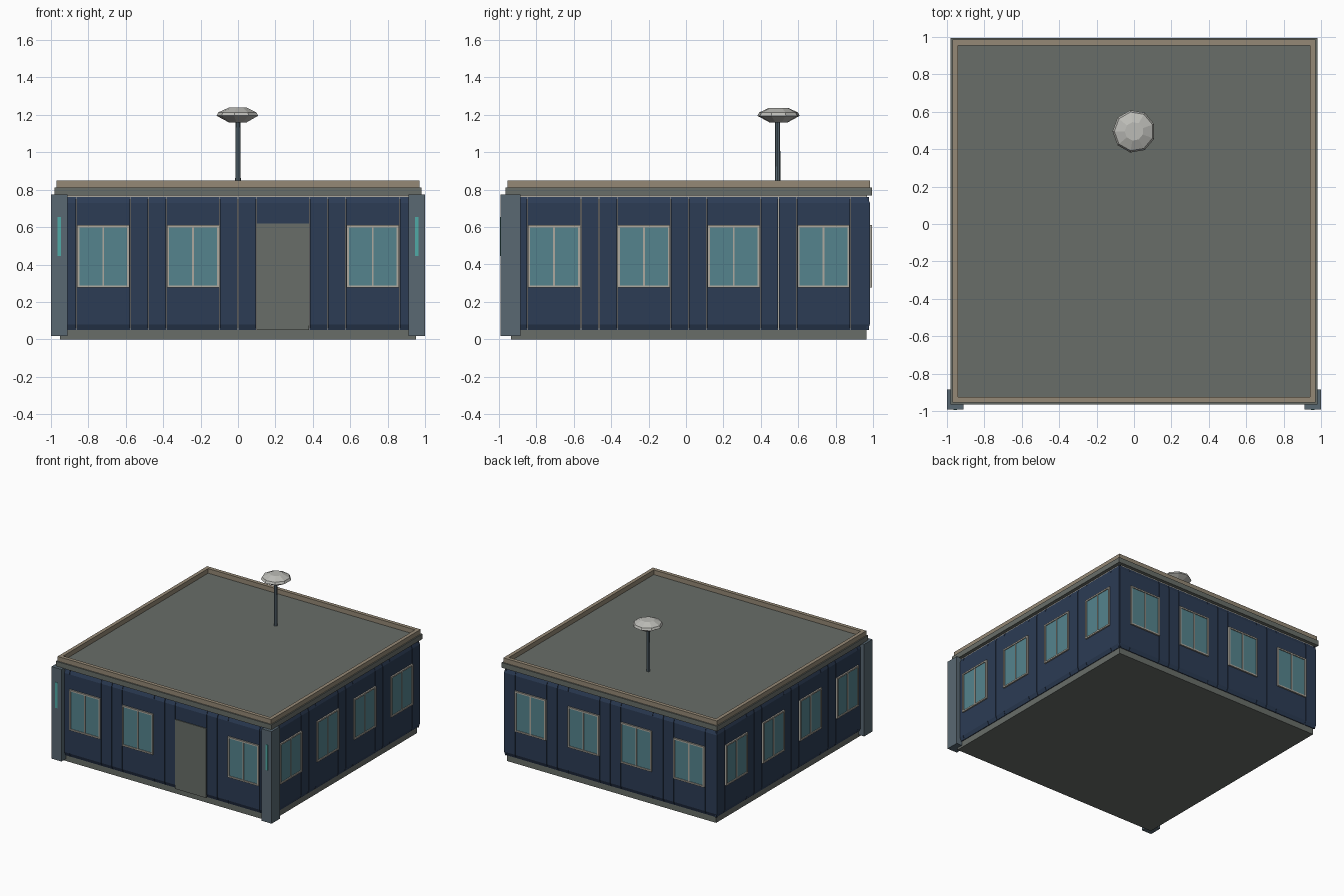
import bpy, bmesh, math
from mathutils import Matrix, Vector

if "Cube" in bpy.data.objects:
    bpy.data.objects.remove(bpy.data.objects["Cube"])

CY = 0.015  # building centre in y (the front pillars stick out)


def material(name, rgb):
    m = bpy.data.materials.new(name)
    m.diffuse_color = (*rgb, 1)
    m.use_nodes = True
    m.node_tree.nodes["Principled BSDF"].inputs["Base Color"].default_value = m.diffuse_color
    return m


NAVY = material("navy panel", (0.025, 0.045, 0.09))
STEEL = material("steel", (0.10, 0.14, 0.17))
GLASS = material("glass", (0.09, 0.23, 0.27))
BEIGE = material("beige trim", (0.30, 0.25, 0.18))
TRIM = material("light trim", (0.42, 0.40, 0.35))
DECK = material("grey deck", (0.14, 0.155, 0.14))
CYAN = material("cyan light", (0.08, 0.40, 0.38))
DISH = material("pale dish", (0.50, 0.50, 0.47))


def finish(bm, name, mat, matrix=Matrix()):
    bmesh.ops.recalc_face_normals(bm, faces=bm.faces)
    me = bpy.data.meshes.new(name)
    bm.to_mesh(me)
    bm.free()
    me.transform(matrix)
    me.materials.append(mat)
    ob = bpy.data.objects.new(name, me)
    bpy.context.collection.objects.link(ob)
    return ob


def add_box(bm, lo, hi):
    lo, hi = Vector(lo), Vector(hi)
    mat = Matrix.Translation((lo + hi) / 2) @ Matrix.Diagonal((*(hi - lo), 1))
    bmesh.ops.create_cube(bm, size=1, matrix=mat)


def boxes(name, mat, items, matrix=Matrix()):
    bm = bmesh.new()
    for lo, hi in items:
        add_box(bm, lo, hi)
    return finish(bm, name, mat, matrix)


def add_prism(bm, x0, x1, profile):
    """Extrude a (y, z) profile along x."""
    a = [bm.verts.new((x0, y, z)) for y, z in profile]
    b = [bm.verts.new((x1, y, z)) for y, z in profile]
    n = len(profile)
    bm.faces.new(a)
    bm.faces.new(b[::-1])
    for i in range(n):
        j = (i + 1) % n
        bm.faces.new((a[i], b[i], b[j], a[j]))


def slab(name, mat, half, z0, z1):
    return boxes(name, mat, [((-half, CY - half, z0), (half, CY + half, z1))])


# Floor, wall core and roof
slab("floor_base", DECK, 0.95, 0.0, 0.05)
slab("wall_core", TRIM, 0.952, 0.05, 0.77)
slab("roof_slab", DECK, 0.98, 0.77, 0.812)

# Parapet around the roof edge
bm = bmesh.new()
o, i = 0.97, 0.94
for s in (-1, 1):
    add_box(bm, (-o, min(s * i, s * o), 0.81), (o, max(s * i, s * o), 0.85))
    add_box(bm, (min(s * i, s * o), -i, 0.81), (max(s * i, s * o), i, 0.85))
finish(bm, "roof_parapet", BEIGE, Matrix.Translation((0, CY, 0)))


def panel_profile(depth):
    return [(-0.95, 0.05), (-0.956, 0.05), (-depth, 0.08),
            (-depth, 0.73), (-0.956, 0.76), (-0.95, 0.76)]


# Four walls: chamfered panels, narrow strips, windows and one door
CENTRES = (-0.72, -0.24, 0.24, 0.72)
STRIPS = [(0.002, 0.095), (0.385, 0.478), (0.482, 0.575), (0.865, 0.964)]
for k, side in enumerate(("front", "right", "back", "left")):
    M = Matrix.Translation((0, CY, 0)) @ Matrix.Rotation(k * math.pi / 2, 4, 'Z')
    bm = bmesh.new()
    for c in CENTRES:
        add_prism(bm, c - 0.142, c + 0.142, panel_profile(0.968))
    for a, b in STRIPS:
        add_prism(bm, a, b, panel_profile(0.968))
        add_prism(bm, -b, -a, panel_profile(0.968))
    finish(bm, side + "_wall_panels", NAVY, M)

    panes, frames = [], []
    for c in CENTRES:
        if side == "front" and c == 0.24:
            boxes("front_door", DECK,
                  [((c - 0.14, -0.974, 0.05), (c + 0.14, -0.95, 0.62))], M)
            continue
        x0, x1, z0, z1, t = c - 0.14, c + 0.14, 0.277, 0.61, 0.012
        panes.append(((x0 + t, -0.973, z0 + t), (x1 - t, -0.96, z1 - t)))
        frames += [((x0, -0.98, z0), (x0 + t, -0.96, z1)),
                   ((x1 - t, -0.98, z0), (x1, -0.96, z1)),
                   ((x0 + t, -0.98, z0), (x1 - t, -0.96, z0 + t)),
                   ((x0 + t, -0.98, z1 - t), (x1 - t, -0.96, z1)),
                   ((c - 0.005, -0.978, z0 + t), (c + 0.005, -0.96, z1 - t))]
    boxes(side + "_window_glass", GLASS, panes, M)
    boxes(side + "_window_frames", TRIM, frames, M)

# Front corner pillars with light strips
for s, side in ((-1, "left"), (1, "right")):
    x0, x1 = sorted((s * 0.91, s * 1.0))
    boxes(side + "_corner_pillar", STEEL, [((x0, -0.992, 0.017), (x1, -0.885, 0.773))])
    boxes(side + "_pillar_light", CYAN,
          [((s * 0.955 - 0.01, -0.995, 0.445), (s * 0.955 + 0.01, -0.985, 0.655))])

# Roof mast
bm = bmesh.new()
bmesh.ops.create_cone(bm, cap_ends=True, segments=8, radius1=0.015, radius2=0.013,
                      depth=0.37, matrix=Matrix.Translation((0, 0.49, 0.99)))
finish(bm, "antenna_mast", STEEL)

# Faceted antenna dish: stacked octagonal rings
bm = bmesh.new()
rings = []
for r, z in ((0.05, 1.16), (0.115, 1.195), (0.105, 1.213), (0.05, 1.238)):
    rings.append([bm.verts.new((r * math.cos(a), 0.495 + r * math.sin(a), z))
                  for a in (math.tau * (n + 0.5) / 9 for n in range(9))])
for a, b in zip(rings, rings[1:]):
    for n in range(9):
        m = (n + 1) % 9
        bm.faces.new((a[n], a[m], b[m], b[n]))
bm.faces.new(rings[0][::-1])
bm.faces.new(rings[-1])
finish(bm, "antenna_dish", DISH)
